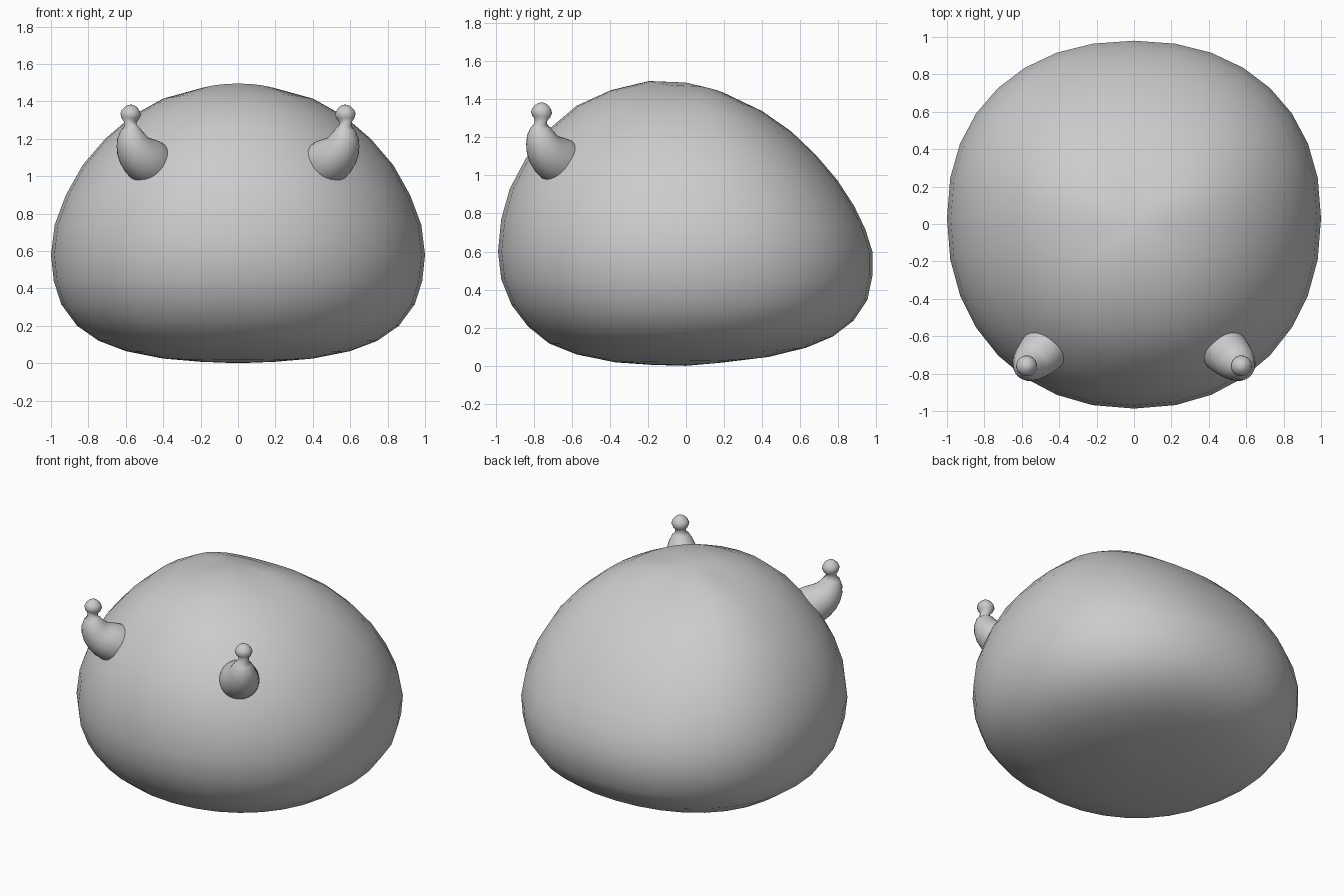
import bpy
from math import sin, cos, pi, copysign
from mathutils import Vector

if "Cube" in bpy.data.objects:
    bpy.data.objects.remove(bpy.data.objects["Cube"])


def loft(name, start, rings, end):
    """Skin closed rings, with a single pole vertex at each end."""
    n = len(rings[0])
    verts = [start] + [v for r in rings for v in r] + [end]
    last = len(verts) - 1
    faces = []
    for j in range(n):
        k = (j + 1) % n
        faces.append((0, 1 + k, 1 + j))
        for i in range(len(rings) - 1):
            a, b = 1 + i * n, 1 + (i + 1) * n
            faces.append((a + j, a + k, b + k, b + j))
        top = 1 + (len(rings) - 1) * n
        faces.append((top + j, top + k, last))
    mesh = bpy.data.meshes.new(name)
    mesh.from_pydata([tuple(v) for v in verts], [], faces)
    mesh.shade_smooth()
    obj = bpy.data.objects.new(name, mesh)
    bpy.context.collection.objects.link(obj)
    return obj


# Body outlines, bottom to top: (distance from axis, height)
side = [(.2, .008), (.4, .025), (.6, .065), (.745, .12), (.86, .2),
        (.945, .315), (.985, .44), (1, .58), (.98, .74), (.92, .9),
        (.83, 1.06), (.71, 1.2), (.57, 1.32), (.4, 1.415), (.2, 1.47)]
front = [(.18, .005), (.37, .018), (.575, .06), (.72, .118), (.83, .207),
         (.916, .32), (.97, .455), (.987, .6), (.97, .77), (.925, .93),
         (.84, 1.09), (.71, 1.25), (.575, 1.365), (.395, 1.447), (.195, 1.495)]
back = [(.215, .02), (.437, .047), (.63, .095), (.77, .153), (.88, .237),
        (.953, .347), (.98, .48), (.98, .595), (.942, .716), (.884, .837),
        (.795, .974), (.684, 1.105), (.553, 1.23), (.4, 1.337), (.205, 1.43)]


def soft_square(v):
    return copysign(abs(v) ** 0.92, v) if abs(v) > 1e-6 else 0.0


# Body: each ring blends the side, front and back outlines
rings = []
for i, ((w, zs), f, b) in enumerate(zip(side, front, back)):
    shift = 0.03 * sin(pi * (i + 1) / 16)
    ring = []
    for j in range(32):
        a = 2 * pi * j / 32
        c, s = cos(a), sin(a)
        depth, z = b if s > 0 else f
        y = soft_square(s) * depth + shift * c * c
        ring.append((w * soft_square(c), y, zs * c * c + z * s * s))
    rings.append(ring)
loft("body", (0, 0, 0), rings, (0, 0, 1.487))

# Horns: tapered tube growing out of the body and curling upward
path = [((.42, -.60, 1.04), .13), ((.49, -.685, 1.08), .133),
        ((.545, -.735, 1.125), .113), ((.572, -.76, 1.185), .09),
        ((.578, -.765, 1.25), .076), ((.575, -.76, 1.31), .068),
        ((.573, -.757, 1.352), .052), ((.571, -.755, 1.376), .028)]
points = [Vector(p) for p, r in path]
rings = []
for i, (p, r) in enumerate(path):
    direction = points[min(i + 1, len(points) - 1)] - points[max(i - 1, 0)]
    turn = direction.to_track_quat('Z', 'Y')
    rings.append([points[i] + turn @ Vector((r * cos(a), r * sin(a), 0))
                  for a in (2 * pi * j / 16 for j in range(16))])
horns = loft("horns", points[0], rings, Vector((.57, -.755, 1.385)))
mirror = horns.modifiers.new("mirror", 'MIRROR')
mirror.use_mirror_merge = False
smooth = horns.modifiers.new("smooth", 'SUBSURF')
smooth.levels = smooth.render_levels = 1
